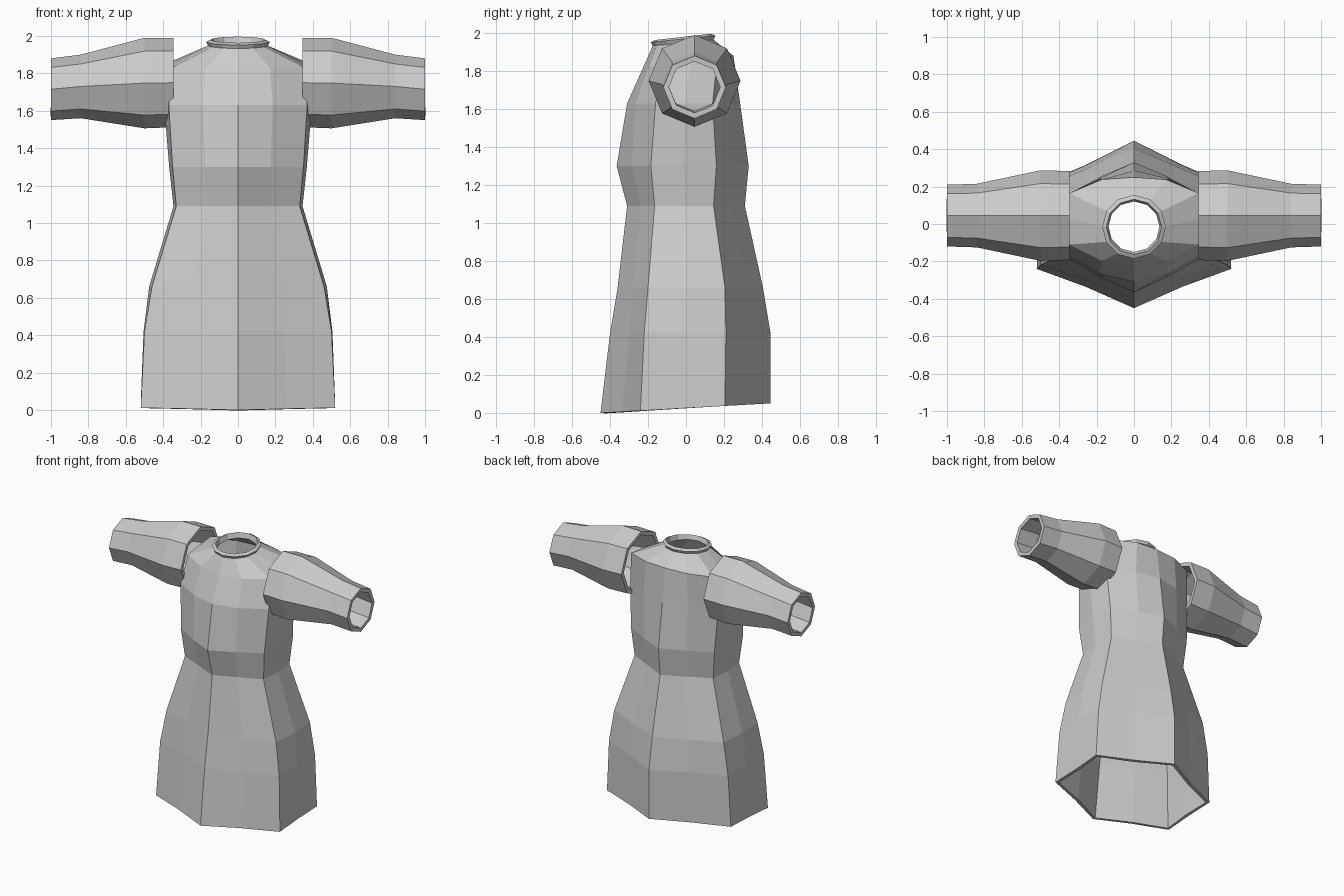
import bpy, bmesh
from math import sin, cos, pi

cube = bpy.data.objects.get("Cube")
if cube:
    bpy.data.objects.remove(cube)

cloth = bpy.data.materials.new("grey_cloth")
cloth.use_nodes = True
GREY = (0.6, 0.6, 0.6, 1)
cloth.diffuse_color = GREY
cloth.node_tree.nodes["Principled BSDF"].inputs["Base Color"].default_value = GREY


def loft(name, rings, thickness):
    """Open tube through closed rings, given an inward wall thickness."""
    bm = bmesh.new()
    rows = [[bm.verts.new(p) for p in ring] for ring in rings]
    n = len(rings[0])
    for low, high in zip(rows, rows[1:]):
        for i in range(n):
            j = (i + 1) % n
            bm.faces.new((low[i], low[j], high[j], high[i]))
    mesh = bpy.data.meshes.new(name)
    bm.to_mesh(mesh)
    bm.free()
    mesh.materials.append(cloth)
    obj = bpy.data.objects.new(name, mesh)
    bpy.context.collection.objects.link(obj)
    wall = obj.modifiers.new("wall", 'SOLIDIFY')
    wall.thickness = thickness
    wall.offset = -1
    return obj


def body_ring(zf, zb, yf, yb, cf, cb, half, corner, bulge):
    """Twelve-sided section with a ridge in front and back and flat sides."""
    side = [(0, yf), (corner * 0.5, (yf + cf) / 2 - bulge), (corner, cf),
            (half, (cf + cb) / 2),
            (corner, cb), (corner * 0.5, (yb + cb) / 2 + bulge), (0, yb)]
    outline = side + [(-x, y) for x, y in side[5:0:-1]]
    return [(x, y, zf + (zb - zf) * (y - yf) / (yb - yf)) for x, y in outline]


# Gown: hem, skirt, waist, chest and shoulders
# front z, back z, front y, back y, front corner y, back corner y, half width, corner x, bulge
sections = [
    (0.00, 0.05, -0.45, 0.445, -0.24, 0.205, 0.515, 0.52, -0.01),
    (0.42, 0.42, -0.40, 0.445, -0.22, 0.21, 0.505, 0.50, -0.01),
    (0.66, 0.66, -0.36, 0.405, -0.20, 0.205, 0.475, 0.46, 0.0),
    (1.09, 1.09, -0.31, 0.31, -0.165, 0.145, 0.345, 0.33, 0.0),
    (1.30, 1.30, -0.365, 0.33, -0.185, 0.16, 0.368, 0.35, 0.01),
    (1.63, 1.63, -0.31, 0.285, -0.16, 0.14, 0.395, 0.37, 0.03),
    (1.82, 1.88, -0.225, 0.25, -0.11, 0.165, 0.35, 0.345, 0.03),
]
rings = [body_ring(*s) for s in sections]


# Neck opening, tilted up towards the back
def neck_ring(radius, height):
    ring = []
    for k in range(12):
        a = k * pi / 6
        y = -0.015 - radius * cos(a)
        ring.append((radius * sin(a), y, height + 0.1 * y))
    return ring


rings += [neck_ring(0.16, 1.95), neck_ring(0.17, 1.97)]
loft("gown_body", rings, 0.025)

# Sleeves: x, centre height, radius
sleeve_sections = [(0.345, 1.75, 0.238), (0.5, 1.748, 0.242),
                   (0.84, 1.73, 0.17), (1.0, 1.715, 0.165)]
for name, side in (("left_sleeve", 1), ("right_sleeve", -1)):
    loft(name, [[(side * x, 0.045 + side * r * sin(-k * pi / 4), zc + r * cos(k * pi / 4))
                 for k in range(8)] for x, zc, r in sleeve_sections], 0.03)
